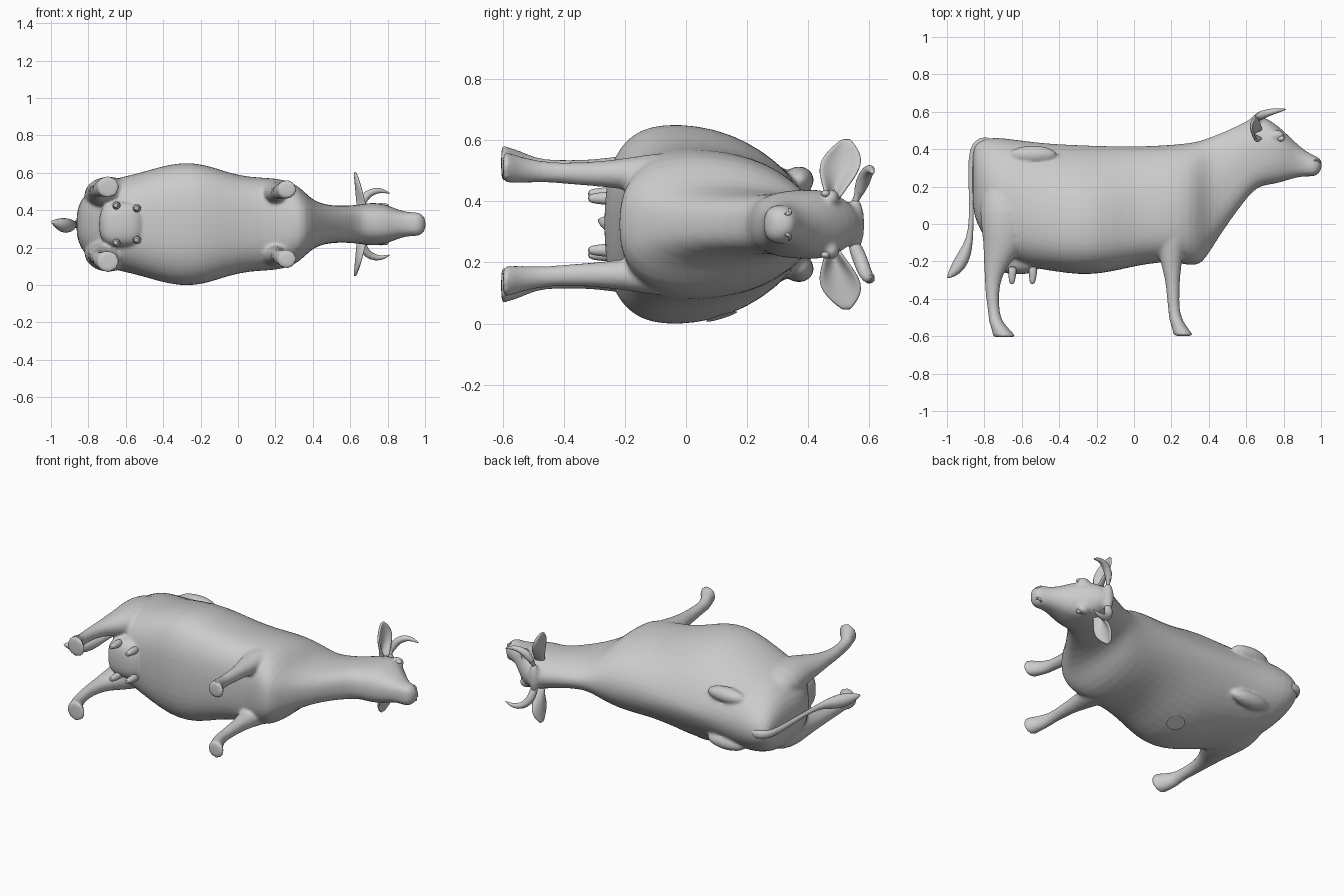
import bpy, bmesh, math
from mathutils import Vector

cube = bpy.data.objects.get("Cube")
if cube:
    bpy.data.objects.remove(cube, do_unlink=True)

MID = 0.325  # the animal lies on its side: +x is forward, +y is its back, z is its width

GREY = bpy.data.materials.new("grey hide")
GREY.use_nodes = True
GREY.diffuse_color = (0.6, 0.6, 0.6, 1)
GREY.node_tree.nodes["Principled BSDF"].inputs["Base Color"].default_value = (0.6, 0.6, 0.6, 1)


def loft(bm, rings):
    loops = [[bm.verts.new(p) for p in r] for r in rings]
    n = len(loops[0])
    for a, b in zip(loops, loops[1:]):
        for i in range(n):
            bm.faces.new((a[i], a[(i + 1) % n], b[(i + 1) % n], b[i]))
    bm.faces.new(loops[0])
    bm.faces.new(loops[-1])


def finish(name, bm, subsurf=0, voxel=0):
    bmesh.ops.recalc_face_normals(bm, faces=bm.faces)
    me = bpy.data.meshes.new(name)
    bm.to_mesh(me)
    bm.free()
    me.materials.append(GREY)
    ob = bpy.data.objects.new(name, me)
    bpy.context.collection.objects.link(ob)
    if subsurf:
        ob.modifiers.new("round", "SUBSURF").levels = subsurf
        ob.modifiers["round"].render_levels = subsurf
    if voxel:
        r = ob.modifiers.new("blend", "REMESH")
        r.mode, r.voxel_size, r.use_smooth_shade = "VOXEL", voxel, True
        s = ob.modifiers.new("soften", "SMOOTH")
        s.factor, s.iterations = 0.5, 5
    for o in bpy.context.selected_objects:
        o.select_set(False)
    ob.select_set(True)
    bpy.context.view_layer.objects.active = ob
    bpy.ops.object.shade_smooth_by_angle(angle=math.radians(40))
    return ob


def body_ring(x, top, bottom, half, wide_y, n=24):
    # egg-shaped section: squarer below its widest line, leaner above where the belly bulges
    ring = []
    for i in range(n):
        a = math.tau * i / n
        c, s = math.cos(a), math.sin(a)
        if s < 0:
            c, s = math.copysign(abs(c) ** 0.75, c), -abs(s) ** 0.75
        else:
            c = math.copysign(abs(c) ** (1 + 4 * max(0, half - .25)), c)
        h = top - wide_y if s >= 0 else wide_y - bottom
        ring.append((x, wide_y + h * s, MID + half * c))
    return ring


def leg_ring(y, x, w, rx, rw, side, n=14):
    return [(x + rx * math.cos(math.tau * i / n), y,
             MID + side * (w + rw * math.sin(math.tau * i / n))) for i in range(n)]


def tube(bm, path, n=10):
    # path of (x, y, w, radius across, radius sideways)
    pts = [Vector((p[0], p[1], MID + p[2])) for p in path]
    rings = []
    for i, p in enumerate(path):
        t = (pts[min(i + 1, len(pts) - 1)] - pts[max(i - 1, 0)]).normalized()
        ref = Vector((0, 0, 1)) if abs(t.z) < 0.9 else Vector((1, 0, 0))
        u = t.cross(ref).normalized()
        v = t.cross(u)
        rings.append([pts[i] + u * p[3] * math.cos(math.tau * k / n)
                      + v * p[4] * math.sin(math.tau * k / n) for k in range(n)])
    loft(bm, rings)


def ball(bm, x, y, w, rx, ry, rz, power=1):
    # ellipsoid; a power below 1 makes it boxier
    vs = bmesh.ops.create_uvsphere(bm, u_segments=20, v_segments=12, radius=1)["verts"]
    for v in vs:
        q = [math.copysign(abs(c) ** power, c) for c in v.co]
        v.co = (x + rx * q[0], y + ry * q[1], MID + w + rz * q[2])


# Trunk, neck and head: x, top, bottom, half width, height of widest line
trunk = [
    (-.865, .40, .10, .05, .25), (-.845, .44, .00, .13, .20), (-.78, .468, -.10, .20, .15),
    (-.68, .462, -.20, .243, .08), (-.55, .443, -.235, .268, .02), (-.42, .432, -.255, .31, -.02),
    (-.30, .427, -.272, .335, -.03), (-.18, .422, -.268, .325, -.03), (-.06, .42, -.242, .28, -.02),
    (.06, .42, -.215, .252, 0), (.20, .427, -.20, .25, .02), (.30, .437, -.225, .225, .03),
    (.36, .45, -.22, .17, .05), (.41, .468, -.14, .12, .10), (.50, .502, .00, .098, .25),
    (.60, .55, .135, .10, .36), (.66, .585, .20, .107, .40), (.72, .562, .208, .118, .42),
    (.79, .51, .222, .108, .41), (.86, .438, .248, .075, .35), (.92, .388, .256, .062, .32),
    (.965, .367, .252, .066, .31), (.99, .354, .272, .048, .31), (1.004, .34, .295, .022, .315)]
# Legs: height, x, distance from the middle, radius along x, radius sideways
hind = [
    (.28, -.72, .12, .06, .05), (.12, -.70, .15, .13, .10), (0, -.69, .16, .133, .10),
    (-.10, -.69, .165, .118, .085), (-.20, -.73, .168, .076, .06), (-.28, -.753, .172, .046, .043),
    (-.38, -.76, .175, .036, .036), (-.48, -.748, .18, .031, .034), (-.52, -.74, .19, .039, .042),
    (-.55, -.722, .195, .044, .05), (-.598, -.693, .20, .062, .06), (-.606, -.693, .20, .062, .06)]
fore = [
    (.14, .20, .13, .08, .06), (-.02, .20, .155, .10, .085), (-.10, .20, .165, .08, .07),
    (-.20, .197, .165, .059, .052), (-.30, .207, .165, .04, .041), (-.36, .208, .166, .037, .039),
    (-.45, .212, .17, .03, .033), (-.51, .222, .175, .037, .041), (-.55, .242, .18, .041, .046),
    (-.592, .264, .187, .055, .053), (-.60, .264, .187, .055, .053)]

bm = bmesh.new()
loft(bm, [body_ring(*s) for s in trunk])
for side in (1, -1):
    for leg in (hind, fore):
        loft(bm, [leg_ring(*s, side) for s in leg])
    ball(bm, .765, .475, side * .086, .04, .028, .03)   # brow ridge
    ball(bm, -.54, .37, side * .145, .13, .05, .045)    # hip bone
ball(bm, .655, .555, 0, .032, .03, .09)                 # poll between the horns
ball(bm, -.62, -.175, 0, .125, .095, .122, .7)          # udder
body = finish("body", bm, subsurf=1, voxel=.01)

# Teats
bm = bmesh.new()
for x, w in ((-.65, .10), (-.54, .085)):
    for side in (1, -1):
        tube(bm, [(x, -.22, side * w, .026, .026), (x, -.27, side * w, .022, .022),
                  (x - .003, -.30, side * w, .018, .018), (x - .003, -.322, side * w, .012, .012)])
finish("teats", bm, subsurf=1)

# Tail with its tuft
bm = bmesh.new()
tube(bm, [(-.76, .445, 0, .02, .03), (-.83, .446, 0, .022, .028), (-.865, .40, 0, .02, .022),
          (-.872, .28, 0, .016, .018), (-.868, .10, 0, .013, .014), (-.872, -.04, 0, .014, .014),
          (-.888, -.12, -.005, .027, .03), (-.918, -.19, -.01, .042, .046),
          (-.955, -.25, 0, .036, .036), (-1.0, -.29, .015, .004, .004)])
finish("tail", bm, subsurf=1)

for side, label in ((1, "right"), (-1, "left")):
    # Horn
    bm = bmesh.new()
    tube(bm, [(.655, .545, side * .05, .028, .028), (.66, .57, side * .115, .027, .027),
              (.69, .587, side * .162, .024, .024), (.74, .602, side * .182, .018, .018),
              (.78, .608, side * .178, .011, .011), (.815, .614, side * .163, .002, .002)])
    finish(label + "_horn", bm, subsurf=1)

    # Ear: a thin leaf cupped towards the front
    bm = bmesh.new()
    rows, cols = 9, 7
    grid = []
    for i in range(rows):
        t = i / (rows - 1)
        half = .022 * (1 - t) + .052 * math.sin(math.pi * t ** 1.3) + .012 * t
        row = []
        for j in range(cols):
            u = 2 * j / (cols - 1) - 1
            row.append(bm.verts.new((.64 - .015 * t + .05 * u * u * (1 - t) ** .7,
                                     .48 + .045 * t + half * u, MID + side * (.085 + .195 * t))))
        grid.append(row)
    for i in range(rows - 1):
        for j in range(cols - 1):
            bm.faces.new((grid[i][j], grid[i][j + 1], grid[i + 1][j + 1], grid[i + 1][j]))
    ear = finish(label + "_ear", bm)
    thick = ear.modifiers.new("thickness", "SOLIDIFY")
    thick.thickness, thick.offset = .014, 0
    ear.modifiers.new("round", "SUBSURF").levels = 1

    # Eye and nostril rim
    bm = bmesh.new()
    ball(bm, .785, .457, side * .1, .02, .015, .012)
    finish(label + "_eye", bm)
    bm = bmesh.new()
    tube(bm, [(.96, .335, side * .052, .006, .006), (.975, .344, side * .042, .008, .008),
              (.99, .337, side * .032, .008, .008), (.992, .32, side * .034, .006, .006)], 8)
    finish(label + "_nostril", bm, subsurf=1)

# Round disc on the left flank, resting on the hide with its face turned inward
bpy.context.view_layer.update()
_, point, normal, _ = body.ray_cast((-.21, .115, -1), (0, 0, 1),
                                    depsgraph=bpy.context.evaluated_depsgraph_get())
bm = bmesh.new()
bmesh.ops.create_circle(bm, cap_ends=True, segments=32, radius=.053)
disc = finish("flank_disc", bm)
if disc.data.polygons[0].normal.z < 0:
    disc.data.flip_normals()
disc.rotation_euler = (-normal).to_track_quat("Z", "Y").to_euler()
disc.location = point + normal * .006
